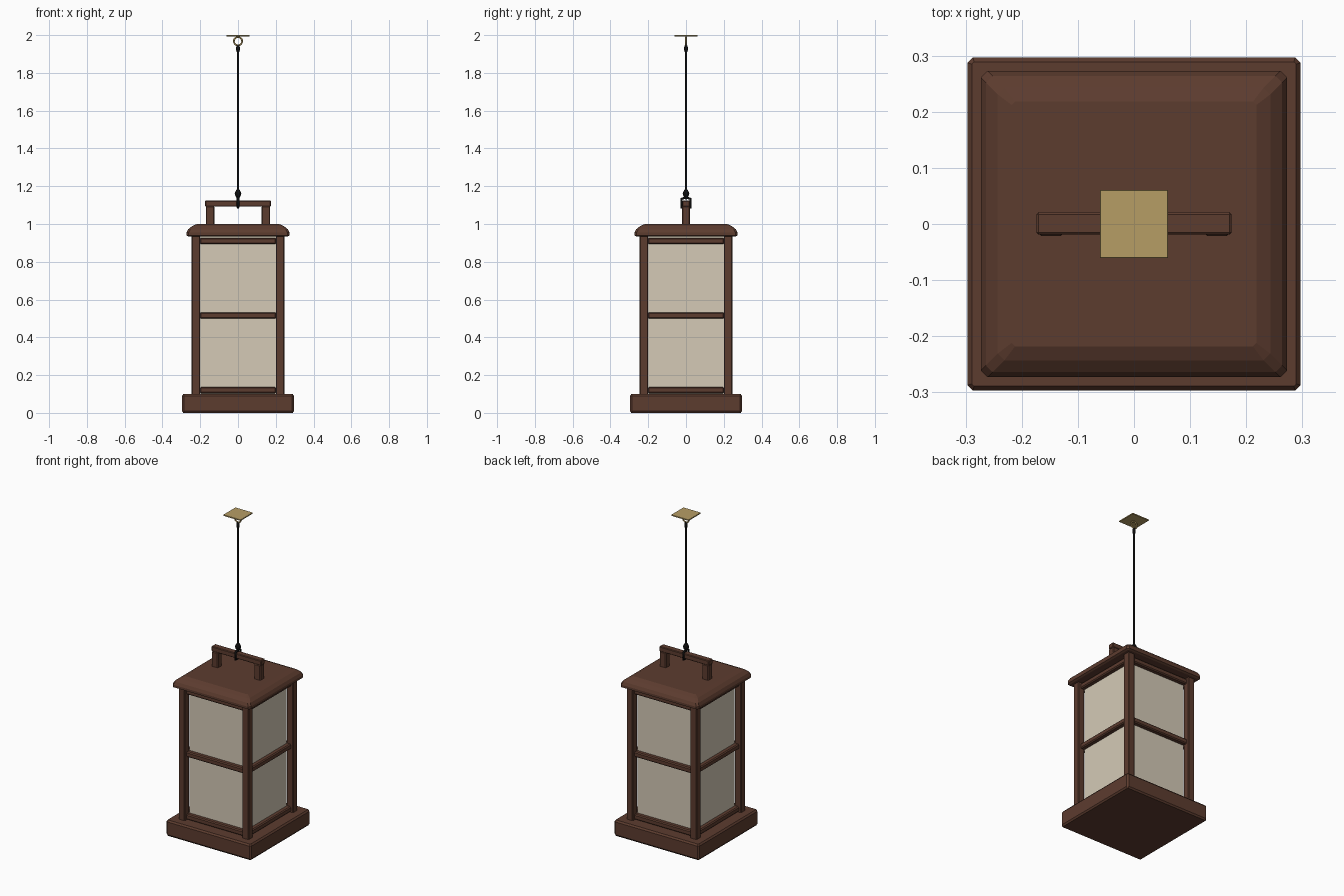
import bpy, bmesh, math

if "Cube" in bpy.data.objects:
    bpy.data.objects.remove(bpy.data.objects["Cube"])


def material(name, rgb):
    m = bpy.data.materials.new(name)
    m.diffuse_color = (*rgb, 1)
    m.use_nodes = True
    m.node_tree.nodes["Principled BSDF"].inputs["Base Color"].default_value = m.diffuse_color
    return m


WOOD = material("dark_wood", (0.108, 0.045, 0.028))
PAPER = material("cream_paper", (0.66, 0.59, 0.47))
BRASS = material("brass", (0.47, 0.34, 0.13))
ROPE = material("black_rope", (0.004, 0.004, 0.004))


def finish(name, bm, mat):
    bmesh.ops.recalc_face_normals(bm, faces=bm.faces)
    me = bpy.data.meshes.new(name)
    bm.to_mesh(me)
    bm.free()
    me.materials.append(mat)
    ob = bpy.data.objects.new(name, me)
    bpy.context.collection.objects.link(ob)
    return ob


def box(name, lo, hi, mat, bevel=0.0):
    bm = bmesh.new()
    bmesh.ops.create_cube(bm, size=1)
    for v in bm.verts:
        v.co = [(a + b) / 2 + c * (b - a) for a, b, c in zip(lo, hi, v.co)]
    if bevel:
        bmesh.ops.bevel(bm, geom=bm.edges[:], offset=bevel, segments=1, affect='EDGES')
    return finish(name, bm, mat)


def square_loft(name, rings, mat):
    """Stack of corner-cut squares: (z, half width, corner cut)."""
    bm = bmesh.new()
    loops = []
    for z, h, c in rings:
        k = h - c
        pts = [(h, -k), (h, k), (k, h), (-k, h), (-h, k), (-h, -k), (-k, -h), (k, -h)]
        loops.append([bm.verts.new((x, y, z)) for x, y in pts])
    for a, b in zip(loops, loops[1:]):
        for i in range(8):
            j = (i + 1) % 8
            bm.faces.new((a[i], a[j], b[j], b[i]))
    bm.faces.new(loops[0])
    bm.faces.new(loops[-1])
    return finish(name, bm, mat)


def lathe(name, profile, mat, n=12):
    """Round solid from (radius, z) points."""
    bm = bmesh.new()
    loops = [[bm.verts.new((r * math.cos(2 * math.pi * i / n), r * math.sin(2 * math.pi * i / n), z))
              for i in range(n)] for r, z in profile]
    for a, b in zip(loops, loops[1:]):
        for i in range(n):
            j = (i + 1) % n
            bm.faces.new((a[i], a[j], b[j], b[i]))
    bm.faces.new(loops[0])
    bm.faces.new(loops[-1])
    for f in bm.faces:
        f.smooth = len(f.verts) == 4
    return finish(name, bm, mat)


# Base and paper body
square_loft("base", [(0, 0.29, 0.004), (0.01, 0.297, 0.01), (0.09, 0.297, 0.01), (0.10, 0.289, 0.004)], WOOD)
box("paper_shade", (-0.2, -0.2, 0.098), (0.2, 0.2, 0.935), PAPER)

# Corner posts
for sx in (-1, 1):
    for sy in (-1, 1):
        x, y = 0.2225 * sx, 0.2225 * sy
        box("corner_post", (x - 0.0225, y - 0.0225, 0.095), (x + 0.0225, y + 0.0225, 0.94), WOOD, 0.004)

# Cross rails on all four sides
for z in (0.12, 0.515, 0.91):
    for s in (-1, 1):
        c = 0.215 * s
        box("rail_front_back", (-0.202, c - 0.0165, z - 0.0165), (0.202, c + 0.0165, z + 0.0165), WOOD, 0.006)
        box("rail_side", (c - 0.0165, -0.202, z - 0.0165), (c + 0.0165, 0.202, z + 0.0165), WOOD, 0.006)

# Rounded roof
square_loft("roof", [(0.933, 0.262, 0.004), (0.939, 0.273, 0.012), (0.954, 0.273, 0.012),
                     (0.972, 0.264, 0.012), (0.989, 0.243, 0.012), (1.0, 0.218, 0.006)], WOOD)

# Carrying handle
for s in (-1, 1):
    x = 0.148 * s
    box("handle_post", (x - 0.0225, -0.0215, 0.995), (x + 0.0225, 0.0215, 1.095), WOOD, 0.005)
box("handle_bar", (-0.174, -0.019, 1.092), (0.174, 0.021, 1.124), WOOD, 0.004)

# Rope loop around the bar
cu = bpy.data.curves.new("rope_loop", 'CURVE')
cu.dimensions = '3D'
cu.bevel_depth = 0.007
cu.bevel_resolution = 2
sp = cu.splines.new('POLY')
loop = [(-0.024, 1.087), (0.024, 1.087), (0.024, 1.132), (0, 1.142), (-0.024, 1.132)]
sp.points.add(len(loop) - 1)
for p, (y, z) in zip(sp.points, loop):
    p.co = (0, y, z, 1)
sp.use_cyclic_u = True
cu.materials.append(ROPE)
ob = bpy.data.objects.new("rope_loop", cu)
bpy.context.collection.objects.link(ob)
ob.select_set(True)
bpy.context.view_layer.objects.active = ob
bpy.ops.object.convert(target='MESH')

# Rope with a knot at each end
lathe("rope", [(0.006, 1.13), (0.006, 1.935)], ROPE)
lathe("lower_knot", [(0.006, 1.136), (0.014, 1.148), (0.018, 1.16), (0.014, 1.172), (0.006, 1.184)], ROPE)
lathe("upper_knot", [(0.006, 1.91), (0.01, 1.92), (0.01, 1.935), (0.005, 1.948)], ROPE)

# Ceiling plate and hanging ring
box("ceiling_plate", (-0.061, -0.061, 1.993), (0.061, 0.061, 2.0), BRASS, 0.001)
bpy.ops.mesh.primitive_torus_add(major_radius=0.022, minor_radius=0.0045, major_segments=20,
                                 minor_segments=8, location=(0, 0, 1.968), rotation=(math.pi / 2, 0, 0))
ring = bpy.context.object
ring.name = "hanging_ring"
ring.data.materials.append(BRASS)
bpy.ops.object.shade_smooth()
